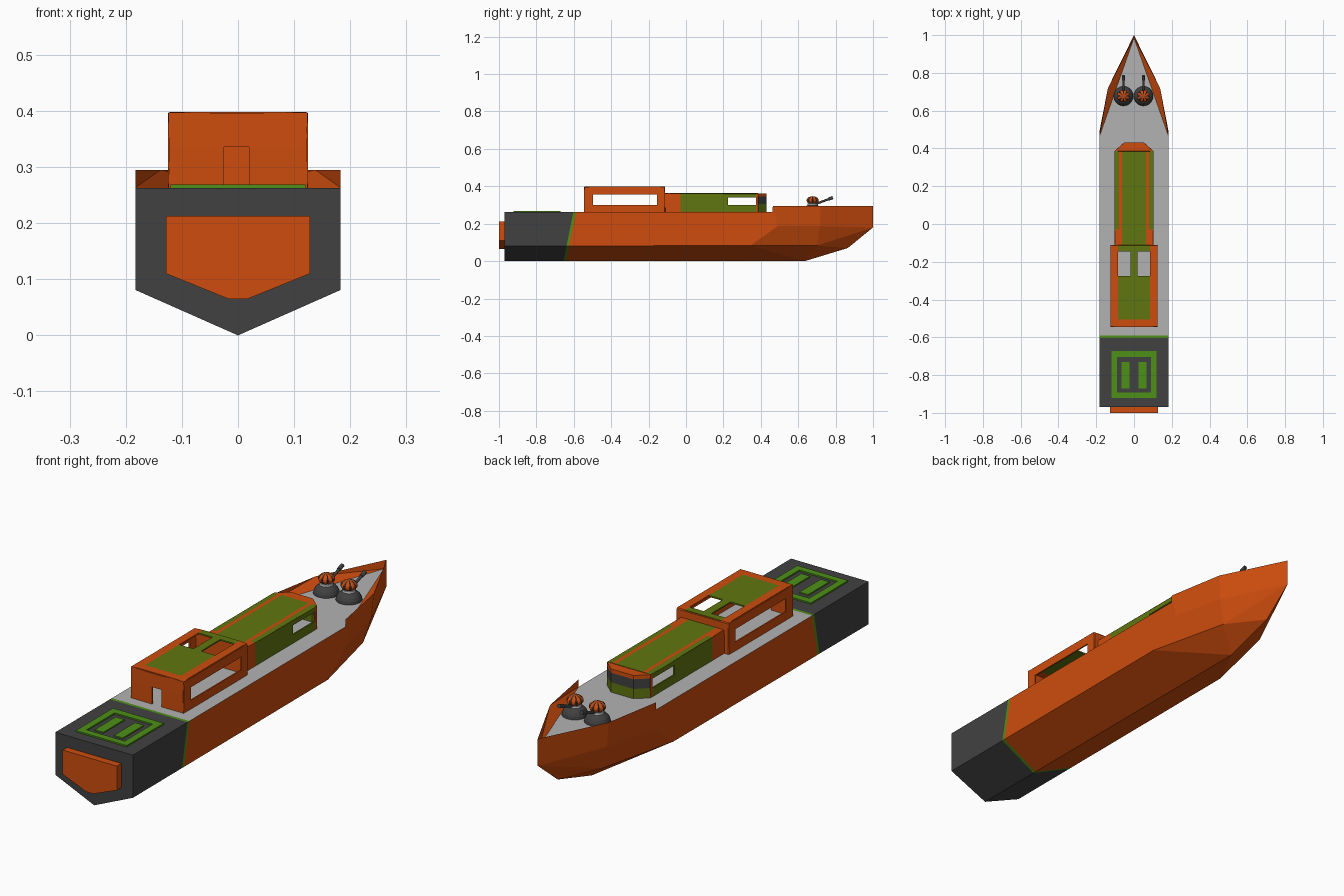
import bpy, bmesh, math
from mathutils import Vector, Matrix

if "Cube" in bpy.data.objects:
    bpy.data.objects.remove(bpy.data.objects["Cube"])

# Flat colours (linear)
NAMES = ["orange", "olive", "deck_grey", "dark_grey", "bright_green"]
ORANGE, OLIVE, GREY, DARK, GREEN = range(5)
RGB = [(0.61, 0.073, 0.004), (0.118, 0.18, 0.005), (0.45, 0.45, 0.45),
       (0.053, 0.053, 0.053), (0.075, 0.28, 0.008)]
MATS = []
for n, c in zip(NAMES, RGB):
    m = bpy.data.materials.new(n)
    m.diffuse_color = (*c, 1)
    m.use_nodes = True
    m.node_tree.nodes["Principled BSDF"].inputs["Base Color"].default_value = m.diffuse_color
    MATS.append(m)


def finish(name, bm, mat=None):
    """Turn a bmesh into an object carrying all materials."""
    bmesh.ops.recalc_face_normals(bm, faces=bm.faces)
    if mat is not None:
        for f in bm.faces:
            f.material_index = mat
    me = bpy.data.meshes.new(name)
    bm.to_mesh(me)
    bm.free()
    for m in MATS:
        me.materials.append(m)
    ob = bpy.data.objects.new(name, me)
    bpy.context.collection.objects.link(ob)
    return ob


def box(name, x0, x1, y0, y1, z0, z1, mat):
    bm = bmesh.new()
    bmesh.ops.create_cube(bm, size=1)
    for v in bm.verts:
        v.co = ((x0 + x1) / 2 + v.co.x * (x1 - x0), (y0 + y1) / 2 + v.co.y * (y1 - y0),
                (z0 + z1) / 2 + v.co.z * (z1 - z0))
    return finish(name, bm, mat)


def grid(bm, us, vs, place, mat):
    """Sheet of cells; mat(i, j) gives the colour, or None for an opening."""
    for i in range(len(us) - 1):
        for j in range(len(vs) - 1):
            k = mat(i, j)
            if k is None:
                continue
            cs = [(us[i], vs[j]), (us[i + 1], vs[j]), (us[i + 1], vs[j + 1]), (us[i], vs[j + 1])]
            bm.faces.new([bm.verts.new(place(u, v)) for u, v in cs]).material_index = k


def thick(name, bm):
    bmesh.ops.remove_doubles(bm, verts=bm.verts, dist=0.0005)
    ob = finish(name, bm)
    mod = ob.modifiers.new("thickness", "SOLIDIFY")
    mod.thickness, mod.offset = 0.006, 0
    return ob


# Hull: half outline points, mirrored, then cut by the slanted stripe planes
W, DZ, RIM = 0.183, 0.263, 0.295
P = dict(K0=(0, -.97, 0), Kh=(0, .345, 0), K1=(0, .635, 0), K2=(0, .865, .07),
         C0=(W, -.97, .081), C1=(W, .345, .083), A1=(.1, .7, .083),
         B1=(W, .49, .187), B2=(.128, .715, .187), S=(0, 1, .18),
         T0=(W, -.97, DZ), T1=(W, .463, DZ), R1=(W, .464, RIM), R2=(.138, .72, RIM),
         R3=(0, 1, RIM), D0=(0, -.97, DZ), D3=(0, .985, DZ))
FACES = ["K0 Kh C1 C0", "Kh K1 C1", "K1 A1 C1", "K1 K2 A1", "C1 A1 B2 B1", "A1 K2 S", "A1 S B2",
         "C0 C1 B1 T1 T0", "T1 B1 R1", "B1 B2 R2 R1", "B2 S R3 R2", "T1 R1 R2", "T1 R2 D3",
         "R2 R3 D3", "T0 T1 D3 D0", "K0 C0 T0 D0"]
bm = bmesh.new()
for s in (1, -1):
    for f in FACES:
        bm.faces.new([bm.verts.new((P[k][0] * s, P[k][1], P[k][2])) for k in f.split()])
bmesh.ops.remove_doubles(bm, verts=bm.verts, dist=0.0005)
bmesh.ops.recalc_face_normals(bm, faces=bm.faces)
for y in (-0.655, -0.642):
    bmesh.ops.bisect_plane(bm, geom=bm.verts[:] + bm.edges[:] + bm.faces[:],
                           plane_co=(0, y, 0), plane_no=(0, 1, -0.2))
for f in bm.faces:
    c = f.calc_center_median()
    t = c.y - 0.2 * c.z
    if t < -0.655:
        f.material_index = DARK
    elif t < -0.642:
        f.material_index = GREEN
    elif abs(f.normal.z) > 0.99 and abs(c.z - DZ) < 0.001:
        f.material_index = GREY
finish("hull", bm)

# Stern door plate
bm = bmesh.new()
prof = [(-.128, .213), (-.128, .11), (-.017, .065), (.017, .065), (.128, .11), (.128, .213)]
face = bm.faces.new([bm.verts.new((x, -1, z)) for x, z in prof])
ext = bmesh.ops.extrude_face_region(bm, geom=[face])
for v in ext["geom"]:
    if isinstance(v, bmesh.types.BMVert):
        v.co.y = -.968
finish("stern_gate", bm, ORANGE)

# Landing pad marking: square frame and two parallel bars
bm = bmesh.new()
grid(bm, [-.12, -.09, .09, .12], [-.922, -.893, -.703, -.672], lambda u, v: (u, v, DZ + .003),
     lambda i, j: None if (i, j) == (1, 1) else GREEN)
thick("pad_frame", bm)
for s in (1, -1):
    box("pad_bar", *sorted((s * .025, s * .066)), -.872, -.73, DZ, DZ + .005, GREEN)

# Aft deckhouse: hollow, with side windows, doorway and two skylights
bm = bmesh.new()
X, Y0, Y1, Z1 = .122, -.542, -.113, .395
for s in (1, -1):
    grid(bm, [Y0, -.497, -.155, Y1], [DZ, .3, .356, Z1], lambda u, v: (s * X, u, v),
         lambda i, j: None if (i, j) == (1, 1) else ORANGE)
grid(bm, [-X, -.025, .02, X], [DZ, .336, Z1], lambda u, v: (u, Y0, v),
     lambda i, j: None if (i, j) == (1, 0) else ORANGE)
grid(bm, [-X, X], [DZ, Z1], lambda u, v: (u, Y1, v), lambda i, j: ORANGE)
grid(bm, [-X, -.085, -.018, .018, .085, X], [Y0, -.505, -.275, -.145, Y1],
     lambda u, v: (u, v, Z1),
     lambda i, j: None if (i, j) in ((1, 2), (3, 2)) else (OLIVE if 0 < i < 4 and j > 0 else ORANGE))
thick("aft_deckhouse", bm)

# Forward deckhouse: hollow, angled front with dark window band
bm = bmesh.new()
X, Z1 = .1, .36
for s in (1, -1):
    grid(bm, [-.113, -.03, .225, .373, .385], [DZ, .3, .34, Z1], lambda u, v: (s * X, u, v),
         lambda i, j: None if (i, j) == (2, 1) else (OLIVE if i in (1, 2) else ORANGE))
front = [Vector(p) for p in ((X, .385), (.052, .428), (-.052, .428), (-X, .385))]
for a, b in zip(front, front[1:]):
    grid(bm, [0, 1], [DZ, .305, .346, Z1], lambda u, v: (*a.lerp(b, u), v),
         lambda i, j: (OLIVE, DARK, ORANGE)[j])
grid(bm, [-X, -.08, -.064, .064, .08, X], [-.113, -.09, -.03, .385], lambda u, v: (u, v, Z1),
     lambda i, j: OLIVE if i == 2 or (i in (0, 4) and j == 2) else ORANGE)
bm.faces.new([bm.verts.new((*p, Z1)) for p in front]).material_index = ORANGE
thick("forward_deckhouse", bm)

# Twin gun turrets on the foredeck
for cx in (-.056, .05):
    at = Vector((cx, .677, DZ))
    # dark domed base
    bm = bmesh.new()
    bmesh.ops.create_uvsphere(bm, u_segments=20, v_segments=12, radius=1)
    bmesh.ops.bisect_plane(bm, geom=bm.verts[:] + bm.edges[:] + bm.faces[:], plane_co=(0, 0, 0),
                           plane_no=(0, 0, -1), clear_outer=True)
    for v in bm.verts:
        v.co = at + Vector((v.co.x * .052, v.co.y * .052, v.co.z * .043))
    finish("turret_base", bm, DARK)
    # pale collar
    bm = bmesh.new()
    bmesh.ops.create_cone(bm, cap_ends=True, segments=16, radius1=.028, radius2=.026, depth=.008,
                          matrix=Matrix.Translation(at + Vector((0, 0, .041))))
    finish("turret_collar", bm, GREY)
    # ribbed orange cap with dark grooves
    bm = bmesh.new()
    bmesh.ops.create_uvsphere(bm, u_segments=48, v_segments=10, radius=1)
    for f in bm.faces:
        c = f.calc_center_median()
        a = (math.atan2(c.y, c.x) / math.tau * 8) % 1
        f.material_index = DARK if a < .16 or a > .84 or c.z > .97 else ORANGE
    for v in bm.verts:
        a = math.atan2(v.co.y, v.co.x)
        r = .034 * (.82 + .18 * abs(math.sin(4 * a)) ** .5)
        v.co = at + Vector((v.co.x * r, v.co.y * r, .062 + v.co.z * .022))
    finish("turret_cap", bm)
    # barrel and muzzle
    a, b = at + Vector((0, .01, .04)), at + Vector((0, .108, .077))
    rot = (b - a).to_track_quat("Z", "Y").to_matrix().to_4x4()
    for nm, p, q, r in (("barrel", 0, 1, .006), ("muzzle", .75, 1.0, .0085)):
        bm = bmesh.new()
        bmesh.ops.create_cone(bm, cap_ends=True, segments=12, radius1=r, radius2=r,
                              depth=(b - a).length * (q - p),
                              matrix=Matrix.Translation(a.lerp(b, (p + q) / 2)) @ rot)
        finish(nm, bm, DARK)
